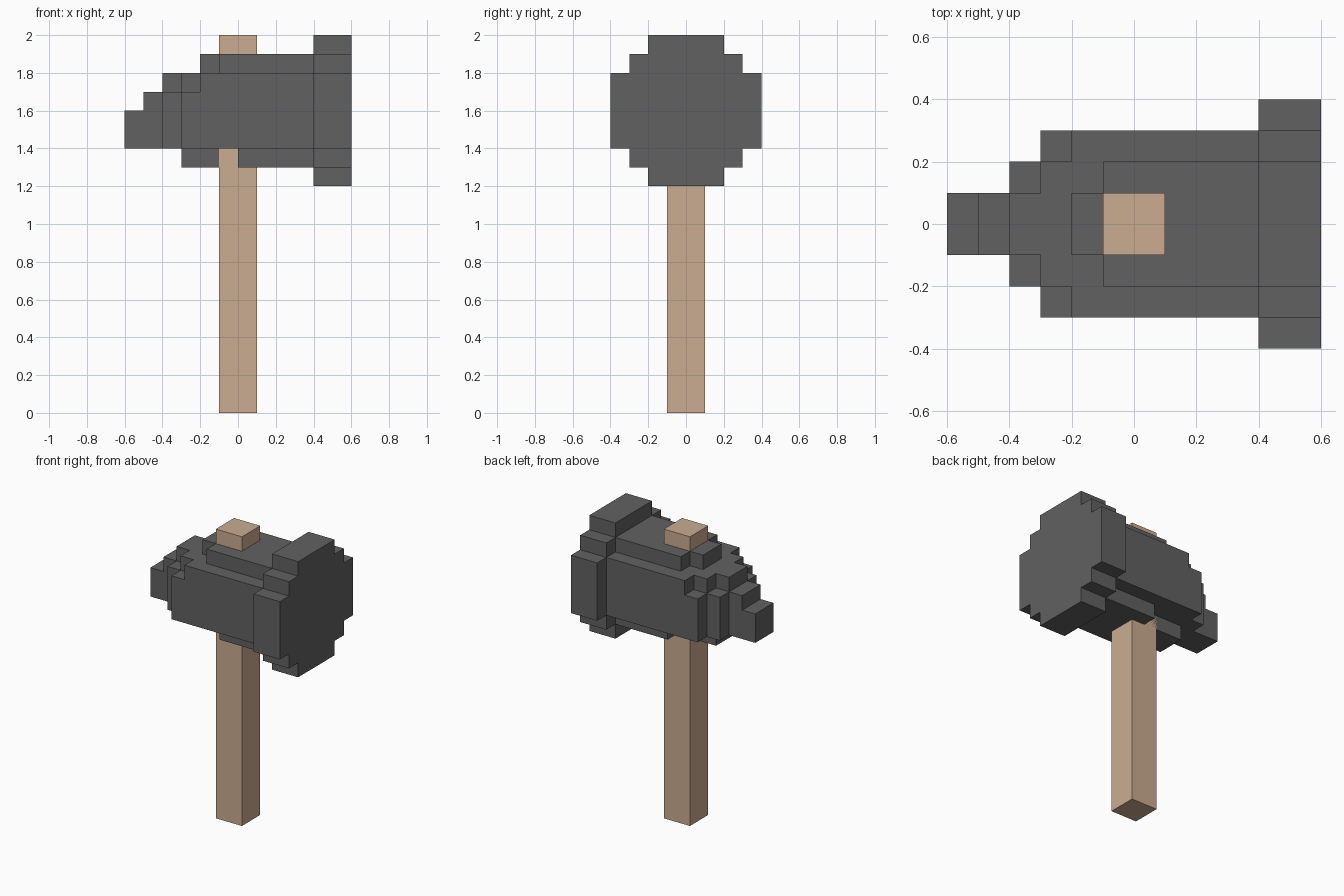
import bpy
import bmesh
from math import radians
from mathutils import Vector

if "Cube" in bpy.data.objects:
    bpy.data.objects.remove(bpy.data.objects["Cube"], do_unlink=True)

UNIT = 0.1  # size of one block


def material(name, rgb):
    mat = bpy.data.materials.new(name)
    mat.use_nodes = True
    colour = (*rgb, 1)
    mat.diffuse_color = colour
    bsdf = mat.node_tree.nodes["Principled BSDF"]
    bsdf.inputs["Base Color"].default_value = colour
    bsdf.inputs["Roughness"].default_value = 0.8
    return mat


def block_part(name, boxes, mat):
    """Merge boxes (x0, x1, half_width_y, z0, z1), in blocks, into one outer shell."""
    cells = {(x, y, z)
             for x0, x1, w, z0, z1 in boxes
             for x in range(x0, x1)
             for y in range(-w, w)
             for z in range(z0, z1)}
    bm = bmesh.new()
    for cell in cells:
        for axis in range(3):
            for side in (0, 1):
                beside = list(cell)
                beside[axis] += 2 * side - 1
                if tuple(beside) in cells:
                    continue
                # Exposed side of the block, wound to face outwards
                u, v = (axis + 1) % 3, (axis + 2) % 3
                ring = []
                for a, b in ((0, 0), (1, 0), (1, 1), (0, 1)):
                    corner = Vector(cell)
                    corner[axis] += side
                    corner[u] += a
                    corner[v] += b
                    ring.append(bm.verts.new(corner * UNIT))
                bm.faces.new(ring if side else ring[::-1])
    bmesh.ops.remove_doubles(bm, verts=bm.verts, dist=UNIT / 100)
    bmesh.ops.dissolve_limit(bm, angle_limit=radians(1),
                             verts=bm.verts, edges=bm.edges)
    mesh = bpy.data.meshes.new(name)
    bm.to_mesh(mesh)
    bm.free()
    mesh.materials.append(mat)
    obj = bpy.data.objects.new(name, mesh)
    bpy.context.collection.objects.link(obj)
    return obj


wood = material("light wood", (0.597, 0.413, 0.283))
iron = material("dark iron", (0.12, 0.12, 0.12))

# Square handle running right through the head
block_part("handle", [(-1, 1, 1, 0, 20)], wood)

# Rounded striking plate: wide, middle and tall bands
plate = [(4, 6, 4, 14, 18), (4, 6, 3, 13, 19), (4, 6, 2, 12, 20)]

# Main body with its stepped back end
body = [(-2, 4, 3, 14, 18), (-3, 4, 3, 14, 17),
        (-3, 4, 2, 14, 18), (-4, 4, 2, 14, 17)]

# Ridges above and below the body
ridges = [(-1, 4, 2, 18, 19), (-2, 4, 1, 18, 19),
          (0, 4, 2, 13, 14), (-3, 4, 1, 13, 14)]

# Narrow stepped peen
peen = [(-4, 0, 1, 14, 18), (-5, 0, 1, 14, 17), (-6, 0, 1, 14, 16)]

block_part("hammer_head", plate + body + ridges + peen, iron)
